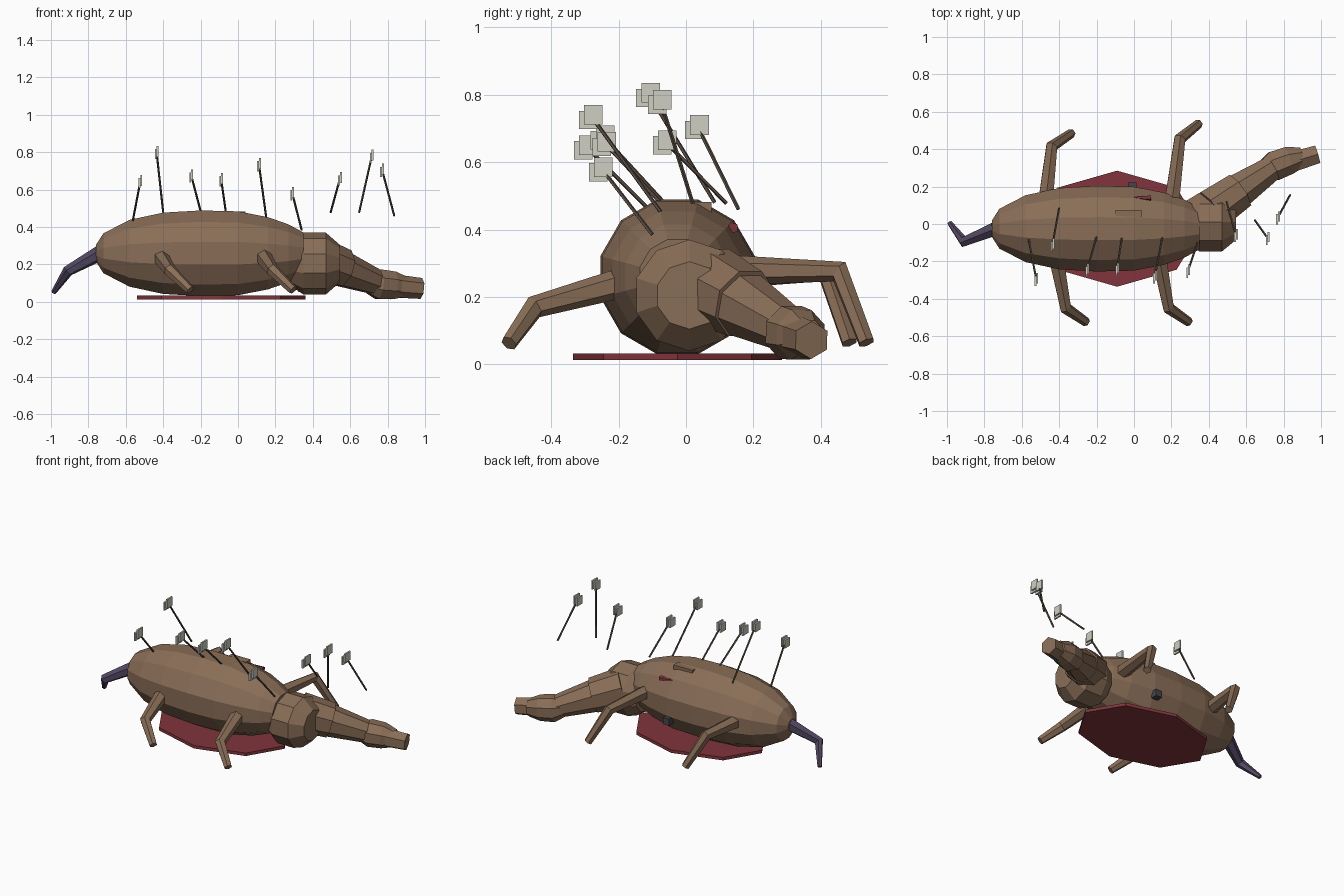
import bpy, math
from mathutils import Vector, Quaternion


def material(name, rgb):
    m = bpy.data.materials.new(name)
    m.diffuse_color = (*rgb, 1)
    return m


HIDE = material("hide_brown", (0.25, 0.155, 0.095))
TAIL = material("tail_purple", (0.085, 0.065, 0.12))
RED = material("blood_red", (0.22, 0.035, 0.045))
WOOD = material("shaft_wood", (0.10, 0.075, 0.055))
FEATHER = material("feather_grey", (0.62, 0.62, 0.54))
DARK = material("dark_grey", (0.06, 0.06, 0.075))


def make(name, verts, faces, mat):
    me = bpy.data.meshes.new(name)
    me.from_pydata(verts, [], faces)
    me.materials.append(mat)
    ob = bpy.data.objects.new(name, me)
    bpy.context.collection.objects.link(ob)
    return ob


def tube(name, points, radii, sides, mat, phase=0.5):
    """Capped faceted loft whose rings follow a bent path."""
    pts = [Vector(p) for p in points]
    n = len(pts)
    verts, faces = [], []
    prev = q = None
    for i, p in enumerate(pts):
        a = (p - pts[i - 1]).normalized() if i > 0 else Vector()
        b = (pts[i + 1] - p).normalized() if i < n - 1 else Vector()
        t = (a + b).normalized()
        q = t.to_track_quat('Z', 'Y') if q is None else prev.rotation_difference(t) @ q
        prev = t
        for k in range(sides):
            ang = math.tau * (k + phase) / sides
            verts.append(p + q @ Vector((math.cos(ang), math.sin(ang), 0)) * radii[i])
    for i in range(n - 1):
        for k in range(sides):
            j = (k + 1) % sides
            faces.append((i * sides + k, i * sides + j, (i + 1) * sides + j, (i + 1) * sides + k))
    faces.append(tuple(reversed(range(sides))))
    faces.append(tuple(range((n - 1) * sides, n * sides)))
    return make(name, verts, faces, mat)


def box(name, centre, size, mat):
    c = Vector(centre)
    v = [c + Vector((x * size[0], y * size[1], z * size[2])) / 2
         for x in (-1, 1) for y in (-1, 1) for z in (-1, 1)]
    f = [(0, 1, 3, 2), (4, 6, 7, 5), (0, 4, 5, 1), (2, 3, 7, 6), (0, 2, 6, 4), (1, 5, 7, 3)]
    return make(name, v, f, mat)


# Barrel-shaped body and chest
body = [(-0.76, 0.045), (-0.72, 0.11), (-0.58, 0.185), (-0.4, 0.225), (-0.2, 0.237),
        (0.0, 0.232), (0.16, 0.2), (0.27, 0.16), (0.35, 0.115)]
tube("body", [(x, -0.025, 0.26) for x, r in body], [r for x, r in body], 12, HIDE)
chest = [(0.28, 0.12), (0.35, 0.165), (0.47, 0.165), (0.545, 0.1)]
tube("chest", [(x, 0.01, 0.205) for x, r in chest], [r for x, r in chest], 10, HIDE)

# Neck, head and muzzle
tube("lower_neck", [(0.41, 0.07, 0.235), (0.56, 0.175, 0.18)], [0.122, 0.108], 8, HIDE)
tube("upper_neck", [(0.52, 0.15, 0.19), (0.74, 0.30, 0.105)], [0.105, 0.07], 8, HIDE)
tube("head", [(0.69, 0.285, 0.105), (0.75, 0.31, 0.095), (0.83, 0.34, 0.088), (0.9, 0.36, 0.08)],
     [0.055, 0.085, 0.08, 0.055], 8, HIDE)
tube("muzzle", [(0.84, 0.33, 0.085), (0.98, 0.372, 0.072)], [0.062, 0.056], 6, HIDE)

# Four bent legs
legs = {
    "near_hind_leg": [(-0.42, -0.16, 0.25), (-0.365, -0.45, 0.17), (-0.255, -0.525, 0.063)],
    "near_fore_leg": [(0.13, -0.16, 0.25), (0.185, -0.45, 0.17), (0.295, -0.525, 0.063)],
    "far_hind_leg": [(-0.475, 0.1, 0.27), (-0.44, 0.415, 0.275), (-0.335, 0.485, 0.065)],
    "far_fore_leg": [(0.2, 0.1, 0.28), (0.245, 0.455, 0.275), (0.345, 0.535, 0.065)],
}
for name, pts in legs.items():
    tube(name, pts, [0.046, 0.034, 0.025], 6, HIDE)

# Tail
tube("tail", [(-0.74, -0.025, 0.26), (-0.91, -0.095, 0.165), (-0.985, 0.005, 0.052)],
     [0.042, 0.03, 0.014], 6, TAIL)

# Octagonal pool beneath the body
pool = tube("pool", [(0, 0, 0.013), (0, 0, 0.033)], [1, 1], 8, RED, 0)
for v in pool.data.vertices:
    v.co.x = v.co.x * 0.45 - 0.09
    v.co.y = v.co.y * 0.31 - 0.025

# Arrows: shaft root and feathered end
arrows = [
    ((-0.565, -0.07, 0.42), (-0.522, -0.295, 0.645)),
    ((-0.40, 0.085, 0.48), (-0.435, -0.11, 0.80)),
    ((-0.20, -0.07, 0.485), (-0.25, -0.245, 0.675)),
    ((-0.065, -0.075, 0.48), (-0.09, -0.24, 0.655)),
    ((0.152, -0.07, 0.445), (0.112, -0.28, 0.735)),
    ((0.34, -0.10, 0.385), (0.29, -0.25, 0.58)),
    ((0.495, 0.12, 0.478), (0.545, -0.06, 0.66)),
    ((0.647, 0.02, 0.478), (0.715, -0.075, 0.78)),
    ((0.835, 0.155, 0.46), (0.77, 0.035, 0.705)),
]
for i, (root, end) in enumerate(arrows, 1):
    tube(f"arrow_shaft_{i}", [root, end], [0.006, 0.006], 5, WOOD)
    e = Vector(end)
    box(f"fletching_upper_{i}", e + Vector((0.005, 0.005, 0.005)), (0.01, 0.055, 0.058), FEATHER)
    box(f"fletching_lower_{i}", e + Vector((-0.005, -0.01, -0.01)), (0.01, 0.055, 0.054), FEATHER)

# Wound, back ridge and small flank block
tube("wound", [(-0.02, 0.14, 0.415), (0.09, 0.138, 0.405)], [0.003, 0.018], 5, RED)
box("back_ridge", (-0.03, 0.05, 0.46), (0.14, 0.05, 0.044), HIDE)
box("flank_block", (-0.01, 0.2, 0.175), (0.045, 0.045, 0.045), DARK)
